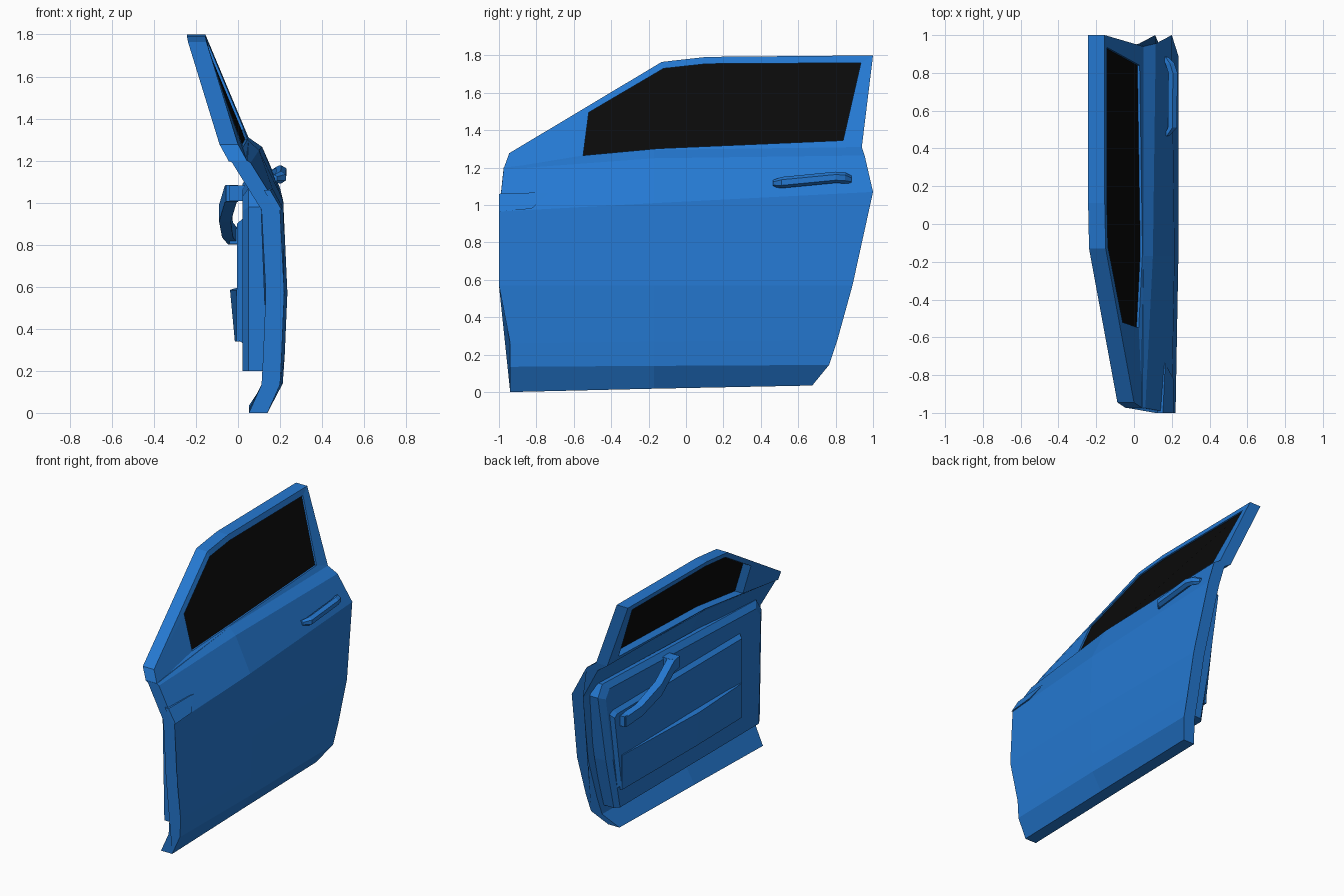
import bpy, bmesh, math

if "Cube" in bpy.data.objects:
    bpy.data.objects.remove(bpy.data.objects["Cube"])

def material(name, rgb):
    m = bpy.data.materials.new(name)
    m.diffuse_color = (*rgb, 1)
    m.use_nodes = True
    m.node_tree.nodes["Principled BSDF"].inputs["Base Color"].default_value = m.diffuse_color
    return m

BLUE = material("blue_paint", (0.018, 0.19, 0.64))
BLACK = material("dark_glass", (0.003, 0.003, 0.003))

def loft(name, loops, mat=BLUE, closed=False):
    """Skin a series of equal-length loops; cap the ends unless the series is closed."""
    bm = bmesh.new()
    rings = [[bm.verts.new(p) for p in loop] for loop in loops]
    n = len(rings[0])
    pairs = list(zip(rings, rings[1:])) + ([(rings[-1], rings[0])] if closed else [])
    for a, b in pairs:
        for i in range(n):
            j = (i + 1) % n
            bm.faces.new((a[i], a[j], b[j], b[i]))
    if not closed:
        bm.faces.new(rings[0][::-1])
        bm.faces.new(rings[-1])
    bmesh.ops.recalc_face_normals(bm, faces=bm.faces[:])
    me = bpy.data.meshes.new(name)
    bm.to_mesh(me)
    bm.free()
    me.materials.append(mat)
    ob = bpy.data.objects.new(name, me)
    bpy.context.collection.objects.link(ob)
    return ob

def shift(loop, dx):
    return [(x + dx, y, z) for x, y, z in loop]

def flat(x, outline):
    return [(x, y, z) for y, z in outline]

def bar(name, path, rx, rz, sides=6):
    """Bar running along y; path holds (x, y, z, scale)."""
    ang = [math.tau * (i + 0.5) / sides for i in range(sides)]
    loft(name, [[(x + rx * s * math.cos(a), y, z + rz * s * math.sin(a)) for a in ang]
                for x, y, z, s in path])

# Door body: front, middle and rear edge profiles of the outer skin
T = -0.088
front = [(.14, -.94, 0), (.2, -.94, .135), (.207, -.94, .26), (.22, -1, .57),
         (.2, -1, .965), (.06, -.975, 1.19), (.045, -.975, 1.2)]
middle = [(.14, -.17, .018), (.213, -.17, .14), (.222, -.17, .27), (.235, -.17, .57),
          (.215, -.17, 1.01), (.1, -.17, 1.25), (.05, -.17, 1.295)]
rear = [(.14, .675, .035), (.213, .765, .145), (.222, .81, .28), (.235, .89, .57),
        (.2, 1, 1.07), (.115, .955, 1.265), (.05, .94, 1.31)]
loft("door_body", [p + shift(p, T)[::-1] for p in (front, middle, rear)])

# Window frame: ring between outer outline and window opening
outer = [(.045, -.975, 1.195), (0, -.945, 1.277), (-.15, -.13, 1.765), (-.155, .11, 1.792),
         (-.155, 1, 1.8), (.05, .94, 1.31), (.05, -.17, 1.295)]
hole = [(.025, -.55, 1.265), (-.06, -.52, 1.495), (-.138, -.12, 1.73), (-.143, .11, 1.755),
        (-.143, .935, 1.76), (.03, .84, 1.345), (.045, -.15, 1.302)]
loft("window_frame", [outer, hole, shift(hole, T), shift(outer, T)], closed=True)

# Window glass
loft("window_glass", [shift(hole, -.012), shift(hole, -.025)], BLACK)

# Inner panel with chamfered rim
wide = [(-.9, .2), (.74, .2), (.83, .57), (.92, 1.05), (.87, 1.13), (-.86, 1.07), (-.92, .98)]
slim = [(-.85, .2), (.71, .2), (.79, .57), (.87, 1.03), (.83, 1.09), (-.82, 1.03), (-.87, .96)]
loft("inner_panel", [flat(.14, wide[:4]) + flat(.08, wide[4:6]) + flat(.11, wide[6:]),
                     flat(.05, wide), flat(.022, slim)])

# Trim panel on the inside
loft("trim_panel", [flat(.04, [(-.65, .32), (.75, .34), (.84, .92), (.8, .94), (-.65, .94)]),
                    flat(-.005, [(-.62, .35), (.73, .37), (.81, .88), (.78, .9), (-.62, .9)])])

# Map pocket: wedge bulging in the middle
def pocket(y, top, low):
    return [(.01, y, .6), (top, y, .585), (low, y, .34), (.01, y, .34)]
loft("map_pocket", [pocket(-.62, -.008, -.007), pocket(-.1, -.038, -.015),
                    pocket(.73, -.008, -.007)])

# Inside pull handle with its two mounts
def grip(x, y, z, w=.028, h=.04):
    return [(x - w, y, z - h), (x + w, y, z - h), (x + w, y, z + h), (x - w, y, z + h)]
loft("pull_handle", [grip(-.028, .15, 1.045), grip(-.035, .22, 1.04), grip(-.062, .4, .95),
                     grip(-.05, .6, .87, .026, .035), grip(-.02, .74, .835, .026, .035)])
for name, y, z in (("pull_handle_front_mount", .18, 1.045), ("pull_handle_rear_mount", .71, .84)):
    loft(name, [grip(.0, y - .04, z, .04, .036), grip(.0, y + .04, z, .04, .036)])

# Outside door handle
bar("door_handle", [(.172, .465, 1.115, .6), (.203, .51, 1.12, 1), (.206, .8, 1.148, 1),
                    (.19, .85, 1.145, 1), (.165, .885, 1.135, .7)], .028, .03)

# Raised side marker near the front edge
marker = [(.153, -1, 1.06), (.164, -.77, 1.068), (.165, -.735, 1.065), (.211, -.825, .98),
          (.208, -1, .966)]
loft("side_marker", [marker, shift(marker, -.03)])
